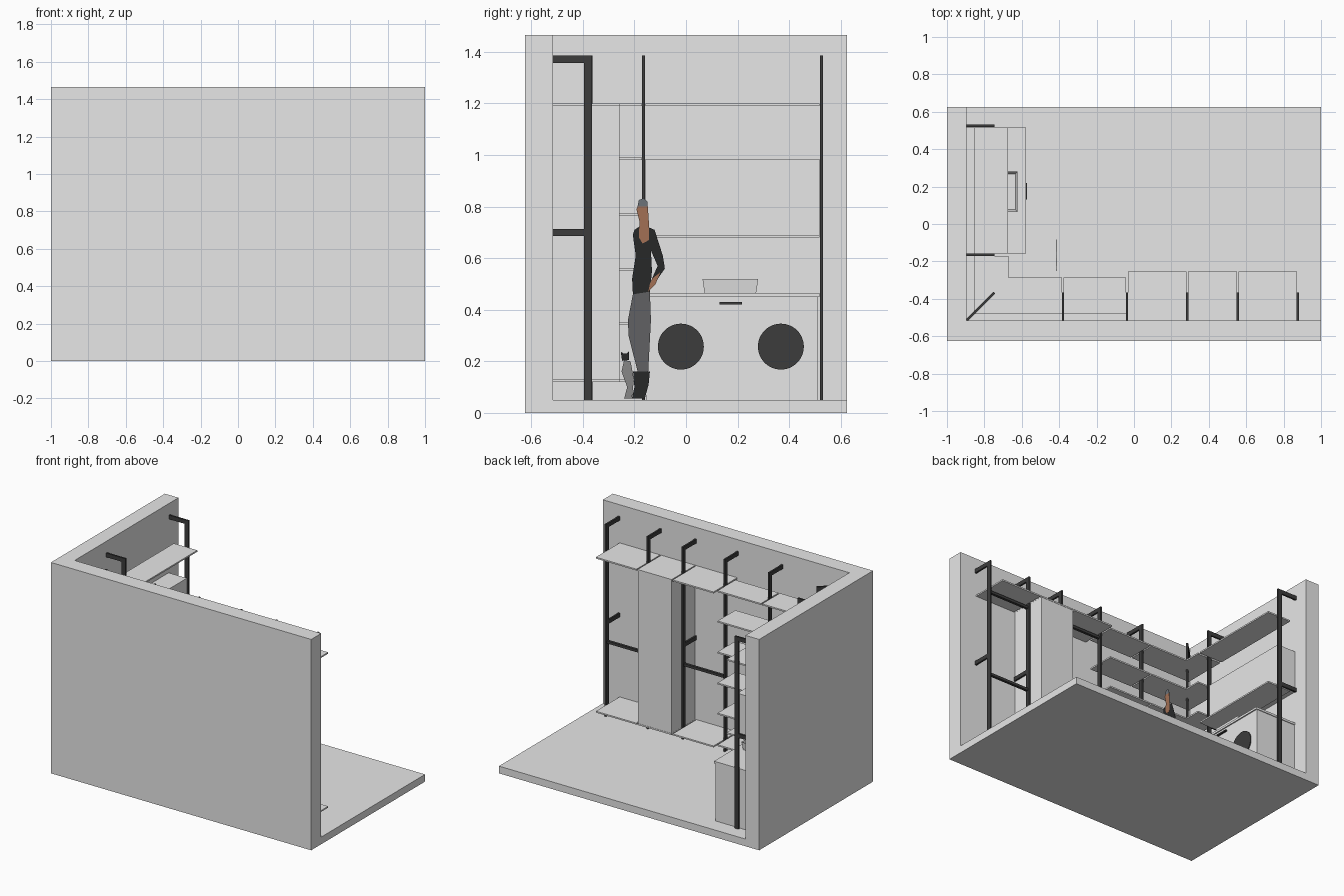
import bpy, bmesh, math
from mathutils import Matrix, Vector

cube = bpy.data.objects.get("Cube")
if cube:
    bpy.data.objects.remove(cube, do_unlink=True)


def material(name, r, g, b):
    m = bpy.data.materials.new(name)
    m.use_nodes = True
    m.diffuse_color = (r, g, b, 1)
    m.node_tree.nodes["Principled BSDF"].inputs["Base Color"].default_value = (r, g, b, 1)
    return m


GREY = material("light_grey", 0.8, 0.8, 0.8)
DARK = material("dark_metal", 0.045, 0.045, 0.045)
BLACK = material("black_cloth", 0.02, 0.021, 0.022)
DENIM = material("grey_cloth", 0.12, 0.12, 0.125)
SKIN = material("skin", 0.36, 0.16, 0.09)
HAIR = material("grey_hair", 0.15, 0.17, 0.19)
FUR = material("grey_fur", 0.24, 0.24, 0.24)


def finish(name, bm, mat):
    bmesh.ops.recalc_face_normals(bm, faces=bm.faces)
    me = bpy.data.meshes.new(name)
    bm.to_mesh(me)
    bm.free()
    me.materials.append(mat)
    ob = bpy.data.objects.new(name, me)
    bpy.context.collection.objects.link(ob)


def add_box(bm, x, y, z, matrix=Matrix()):
    size = Vector((x[1] - x[0], y[1] - y[0], z[1] - z[0]))
    mid = Vector((x[0] + x[1], y[0] + y[1], z[0] + z[1])) / 2
    local = Matrix.Translation(mid) @ Matrix.Diagonal(size).to_4x4()
    bmesh.ops.create_cube(bm, size=1, matrix=matrix @ local)


def box(name, x, y, z, mat=GREY):
    bm = bmesh.new()
    add_box(bm, x, y, z)
    finish(name, bm, mat)


def prism(name, points, depth, mat):
    """Extrude a closed outline of 3D points along a vector."""
    bm = bmesh.new()
    face = bm.faces.new([bm.verts.new(p) for p in points])
    out = bmesh.ops.extrude_face_region(bm, geom=[face])
    moved = [v for v in out["geom"] if isinstance(v, bmesh.types.BMVert)]
    bmesh.ops.translate(bm, verts=moved, vec=depth)
    finish(name, bm, mat)


# Room shell
WX, WY, FLOOR, TOP = -0.895, -0.515, 0.05, 1.465
box("floor", (-1, 1), (-0.625, 0.625), (0, FLOOR))
box("front_wall", (-1, 1), (-0.625, WY), (FLOOR, TOP))
box("right_wall", (-1, WX), (WY, 0.625), (FLOOR, TOP))


# Posts with two arms reaching back to the wall
def post(name, x, y, angle, reach=0.15):
    bm = bmesh.new()
    m = Matrix.Translation((x, y, 0)) @ Matrix.Rotation(angle, 4, "Z")
    t = (-0.006, 0.006)
    add_box(bm, (reach - 0.03, reach), t, (FLOOR, 1.385), m)
    for z in (0.685, 1.357):
        add_box(bm, (0, reach - 0.03), t, (z, z + 0.028), m)
    finish(name, bm, DARK)


POSTS = (0.875, 0.555, 0.285, -0.037, -0.38)
for i, x in enumerate(POSTS):
    post(f"front_wall_post_{i + 1}", x, WY, math.pi / 2)
for i, y in enumerate((-0.165, 0.525)):
    post(f"right_wall_post_{i + 1}", WX, y, 0)
post("corner_post", WX, WY, math.pi / 4, 0.21)

# Deep shelves, top and bottom, along the front wall
for level, z in (("bottom", 0.12), ("top", 1.19)):
    for i in range(3):
        box(f"{level}_shelf_{i + 1}", (POSTS[i + 1] + 0.004, POSTS[i] - 0.004),
            (WY, -0.255), (z, z + 0.01))

# Shallow shelves turning the corner
GX, GY, FX, FY = -0.855, -0.48, -0.672, -0.285
for i, z in enumerate((0.12, 0.34, 0.55, 0.765, 0.98, 1.19)):
    box(f"side_shelf_{i + 1}", (-0.376, -0.043), (GY, FY), (z, z + 0.01))
    outline = [(GX, GY), (-0.385, GY), (-0.385, FY), (FX, FY), (FX, -0.171), (GX, -0.171)]
    prism(f"corner_shelf_{i + 1}", [(x, y, z) for x, y in outline], (0, 0, 0.01), GREY)

# Hanging rails in the two open wardrobe bays
for i, bay in enumerate(((0.555, 0.875), (-0.037, 0.285))):
    for j, z in enumerate((0.555, 1.155)):
        box(f"hanging_rail_{i + 1}_{j + 1}", bay, (-0.393, -0.375), (z, z + 0.018), DARK)

# Tall cupboard with a drawer band
levels = (0.13, 0.36, 0.455, 1.19)
for name, lo, hi in zip(("lower", "drawer", "upper"), levels, levels[1:]):
    box(f"cupboard_{name}", (0.29, 0.55), (WY, -0.257), (lo, hi))

# Shelves and wall cupboard above the counter
SPAN = (-0.157, 0.517)
for name, z in (("high_shelf", 1.19), ("middle_shelf", 0.68)):
    box(name, (GX, -0.675), SPAN, (z, z + 0.01))
step = (0.985 - 0.69) / 3
for i in range(3):
    box(f"wall_cupboard_{i + 1}", (WX, -0.755), SPAN, (0.69 + i * step, 0.69 + (i + 1) * step))

# Base cabinet, counter, round doors and pulls
box("base_cabinet", (WX, -0.585), (-0.155, 0.512), (FLOOR, 0.45))
box("counter", (WX, -0.577), SPAN, (0.45, 0.465))
for i, y in enumerate((-0.02, 0.368)):
    bm = bmesh.new()
    place = Matrix.Translation((-0.582, y, 0.257)) @ Matrix.Rotation(math.pi / 2, 4, "Y")
    bmesh.ops.create_cone(bm, cap_ends=True, segments=48, radius1=0.089, radius2=0.089,
                          depth=0.006, matrix=place)
    finish(f"round_door_{i + 1}", bm, DARK)
box("upper_pull", (-0.585, -0.573), (0.13, 0.218), (0.42, 0.43), DARK)
box("lower_pull", (-0.585, -0.58), (0.123, 0.223), (0.118, 0.122))


# Tapered open basin
def taper(verts):
    for v in verts:
        v.co.x += 0.008 if v.co.x < -0.72 else -0.008
        v.co.y += 0.008 if v.co.y < 0.17 else -0.008


bm = bmesh.new()
add_box(bm, (-0.82, -0.622), (0.064, 0.28), (0.465, 0.52))
taper([v for v in bm.verts if v.co.z < 0.5])
rim = max(bm.faces, key=lambda f: f.calc_center_median().z)
bmesh.ops.inset_region(bm, faces=[rim], thickness=0.006)
bmesh.ops.translate(bm, verts=rim.verts, vec=(0, 0, -0.045))
taper(rim.verts)
finish("basin", bm, GREY)


# Flat cut-out figure and cat, outlines in hundredths (y, z)
def cutout(name, outline, mat, x=-0.416):
    prism(name, [(x, y / 100, z / 100) for y, z in outline], (0.001, 0, 0), mat)


cutout("figure_trousers", [(-20.6, 46), (-14, 47), (-13.6, 36), (-14.7, 15), (-18.5, 15),
                           (-22.3, 30), (-22.5, 36)], DENIM)
cutout("figure_shirt", [(-20, 71), (-17, 73), (-12.2, 71), (-9, 61), (-8.2, 56), (-12, 50.5),
                        (-13.2, 52), (-11, 57), (-13.6, 63), (-13.2, 55), (-14, 47), (-20.6, 46),
                        (-20.9, 52), (-19.5, 61), (-20.6, 69)], BLACK)
cutout("figure_forearm", [(-13.2, 52), (-10, 54.5), (-11.8, 50), (-14.6, 47), (-14, 50)], SKIN, -0.415)
cutout("figure_head", [(-18.8, 80), (-14.8, 80), (-14.4, 74), (-14.4, 67), (-16.8, 65.7),
                       (-18.3, 68), (-18, 74), (-19.2, 79)], SKIN, -0.415)
cutout("figure_hair", [(-18.9, 79.5), (-14.8, 79.5), (-15, 82), (-16.5, 83.3), (-18.3, 82.5)], HAIR)
cutout("figure_shoes", [(-20.5, 16), (-14, 16), (-14.5, 11), (-16, 5.5), (-21, 5.5), (-20, 10)],
       BLACK, -0.415)
cutout("cat_body", [(-24, 20.5), (-21.5, 20), (-20.2, 13), (-21, 5.5), (-24, 5.5), (-22.8, 10),
                    (-25, 16)], FUR)
cutout("cat_head", [(-25.3, 23.8), (-24.3, 23), (-23, 23), (-22.1, 23.8), (-22.1, 20.5),
                    (-24.8, 20.2)], BLACK, -0.415)
